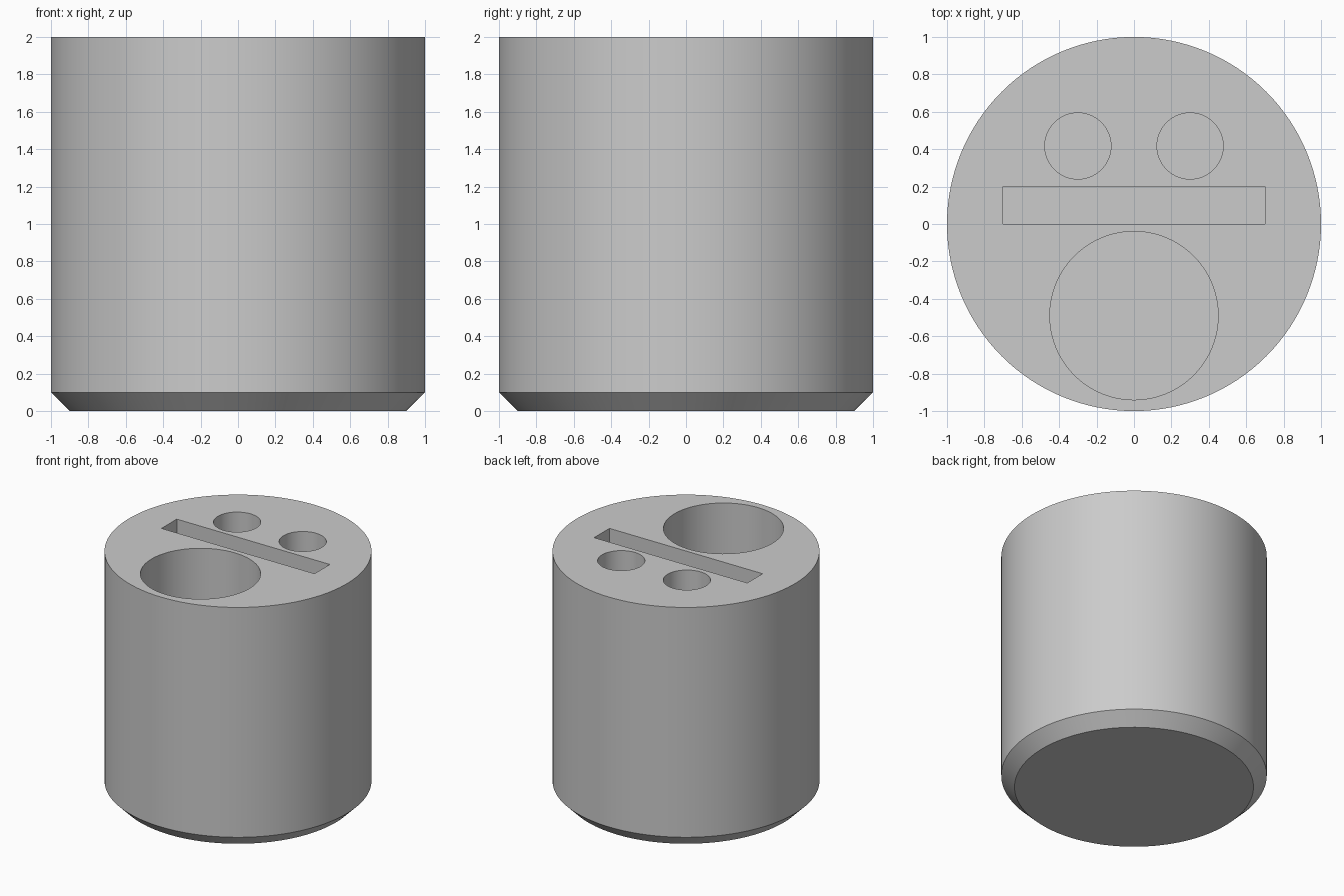
import bpy, bmesh, math
from mathutils import Matrix, Vector

old = bpy.data.objects.get("Cube")
if old:
    bpy.data.objects.remove(old, do_unlink=True)

RADIUS, HEIGHT, CHAMFER, FLOOR = 1.0, 2.0, 0.1, 0.2
ABOVE = 0.1  # cutters stick out above the top face

grey = bpy.data.materials.new("plain grey")
grey.use_nodes = True
colour = (0.6, 0.6, 0.6, 1)
grey.diffuse_color = colour
grey.node_tree.nodes["Principled BSDF"].inputs["Base Color"].default_value = colour


def make_object(name, bm):
    mesh = bpy.data.meshes.new(name)
    bm.to_mesh(mesh)
    bm.free()
    mesh.materials.append(grey)
    obj = bpy.data.objects.new(name, mesh)
    bpy.context.collection.objects.link(obj)
    return obj


def cylinder(name, x, y, radius, bottom, top, sides):
    bm = bmesh.new()
    bmesh.ops.create_cone(bm, cap_ends=True, segments=sides, radius1=radius, radius2=radius,
                          depth=top - bottom,
                          matrix=Matrix.Translation((x, y, (bottom + top) / 2)))
    return make_object(name, bm)


def box(name, x, y, width, depth, bottom, top):
    bm = bmesh.new()
    bmesh.ops.create_cube(bm, size=1)
    bmesh.ops.scale(bm, vec=Vector((width, depth, top - bottom)), verts=bm.verts)
    bmesh.ops.translate(bm, vec=Vector((x, y, (bottom + top) / 2)), verts=bm.verts)
    return make_object(name, bm)


# Solid round body with a chamfered foot
body = cylinder("holder_body", 0, 0, RADIUS, 0, HEIGHT, 128)
bm = bmesh.new()
bm.from_mesh(body.data)
rim = [e for e in bm.edges if all(v.co.z < 0.01 for v in e.verts)]
bmesh.ops.bevel(bm, geom=rim, offset=CHAMFER, segments=1, affect='EDGES')
bm.to_mesh(body.data)
bm.free()

# Pockets: large well in front, ruler slot, pair of pen holes behind
top = HEIGHT + ABOVE
cutters = [
    cylinder("large_well_cutter", 0, -0.49, 0.45, FLOOR, top, 96),
    box("slot_cutter", 0, 0.1, 1.4, 0.2, FLOOR, top),
]
for side, sign in (("left", 1), ("right", -1)):
    cutters.append(cylinder(side + "_pen_hole_cutter", sign * 0.3, 0.417, 0.177, FLOOR, top, 64))

bpy.context.view_layer.objects.active = body
for cutter in cutters:
    cutter.hide_render = True
    mod = body.modifiers.new(cutter.name, 'BOOLEAN')
    mod.operation = 'DIFFERENCE'
    mod.solver = 'EXACT'
    mod.object = cutter
    bpy.ops.object.modifier_apply(modifier=mod.name)
    bpy.data.objects.remove(cutter, do_unlink=True)

# Smooth round walls, crisp rims
bpy.ops.object.select_all(action='DESELECT')
body.select_set(True)
bpy.ops.object.shade_smooth_by_angle(angle=math.radians(30))
